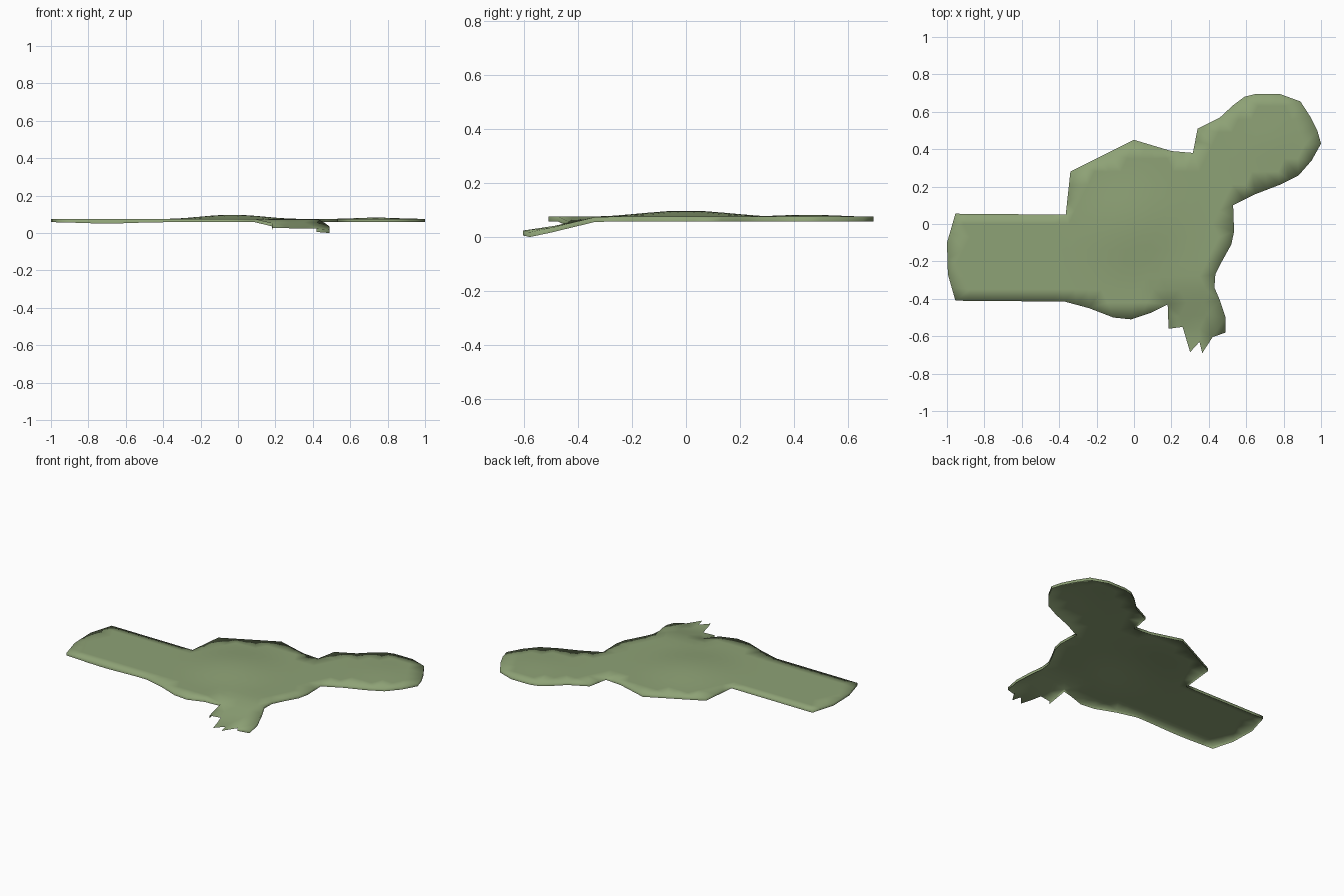
import bpy, bmesh, math
from mathutils import Vector
from mathutils.geometry import delaunay_2d_cdt, intersect_point_line

if "Cube" in bpy.data.objects:
    bpy.data.objects.remove(bpy.data.objects["Cube"])

# Plan outline of the ground plate, clockwise seen from above
OUTLINE = [(-.34, .28), (0, .45), (.2, .39), (.315, .38), (.34, .51), (.46, .57), (.53, .635),
           (.59, .68), (.65, .695), (.78, .695), (.89, .655), (.945, .57), (.98, .5), (1, .43),
           (.95, .34), (.88, .26), (.78, .21), (.65, .16), (.53, .1), (.535, -.04), (.52, -.11),
           (.47, -.2), (.435, -.27), (.43, -.34), (.46, -.41), (.49, -.5), (.49, -.58),
           (.42, -.605), (.365, -.69), (.35, -.63), (.3, -.685), (.26, -.55), (.185, -.56),
           (.18, -.43), (.09, -.475), (-.015, -.51), (-.11, -.5), (-.24, -.45), (-.37, -.415),
           (-.955, -.41), (-.995, -.27), (-1, -.1), (-.985, -.05), (-.955, .055), (-.365, .05)]
STEP = 0.07
SKIRT = 0.018


def bump(x, y, cx, cy, r):
    d = min(math.hypot(x - cx, y - cy) / r, 1)
    return 0.5 + 0.5 * math.cos(math.pi * d)


def height(x, y):
    z = 0.076 + 0.022 * bump(x, y, -.03, 0, .36) + 0.007 * bump(x, y, .74, .45, .24)
    if x > .17 and y < -.33:                      # ramp running down to the ragged toe
        z -= 0.052 * min((-.33 - y) / .24, 1)
        if x > .42:
            z -= 0.006 * min((-.33 - y) / .24, 1)
    return z


# Subdivide the outline
edge = []
for i, a in enumerate(OUTLINE):
    a, b = Vector(a), Vector(OUTLINE[(i + 1) % len(OUTLINE)])
    n = max(1, round((b - a).length / STEP))
    edge += [a.lerp(b, k / n) for k in range(n)]
edge.reverse()                                    # counter-clockwise
count = len(edge)


def edge_distance(p):
    best = 9
    for i in range(count):
        q, t = intersect_point_line(p, edge[i - 1], edge[i])
        q = edge[i - 1].lerp(edge[i], min(max(t, 0), 1))
        best = min(best, (p - q).length)
    return best


# Staggered interior points keep the surface evenly divided
inner = []
for j in range(-10, 11):
    for i in range(-15, 16):
        p = Vector(((i + 0.5 * (j % 2)) * STEP, j * STEP))
        if edge_distance(p) > 0.045:
            inner.append(p)

pts, _, faces, orig, _, _ = delaunay_2d_cdt(edge + inner, [], [list(range(count))], 1, 1e-5)

green = bpy.data.materials.new("moss green")
green.diffuse_color = (0.27, 0.36, 0.18, 1)
green.use_nodes = True
green.node_tree.nodes["Principled BSDF"].inputs["Base Color"].default_value = green.diffuse_color

bm = bmesh.new()
verts = [bm.verts.new((p.x, p.y, height(p.x, p.y))) for p in pts]
for f in faces:
    bm.faces.new([verts[k] for k in f])
bmesh.ops.delete(bm, geom=[v for v in bm.verts if not v.link_faces], context='VERTS')
bm.normal_update()
for f in bm.faces:
    if f.normal.z < 0:
        f.normal_flip()

# Thin skirt hanging from the rim, left off at the ragged toe; underside stays open
rim = [e for e in bm.edges if e.is_boundary and not
       all(v.co.y < -.54 and v.co.x < .45 and v.co.x > .1 for v in e.verts)]
new = bmesh.ops.extrude_edge_only(bm, edges=rim)["geom"]
for v in new:
    if isinstance(v, bmesh.types.BMVert):
        v.co.z = max(0, v.co.z - SKIRT)
        if v.co.x < -.37 and v.co.y < -.3:        # slight sag under the long arm
            v.co.z -= 0.007 * bump(v.co.x, 0, -.7, 0, .3)
bm.normal_update()
for f in bm.faces:
    f.smooth = True

mesh = bpy.data.meshes.new("ground_plate")
bm.to_mesh(mesh)
bm.free()
mesh.materials.append(green)
plate = bpy.data.objects.new("ground_plate", mesh)
bpy.context.collection.objects.link(plate)
